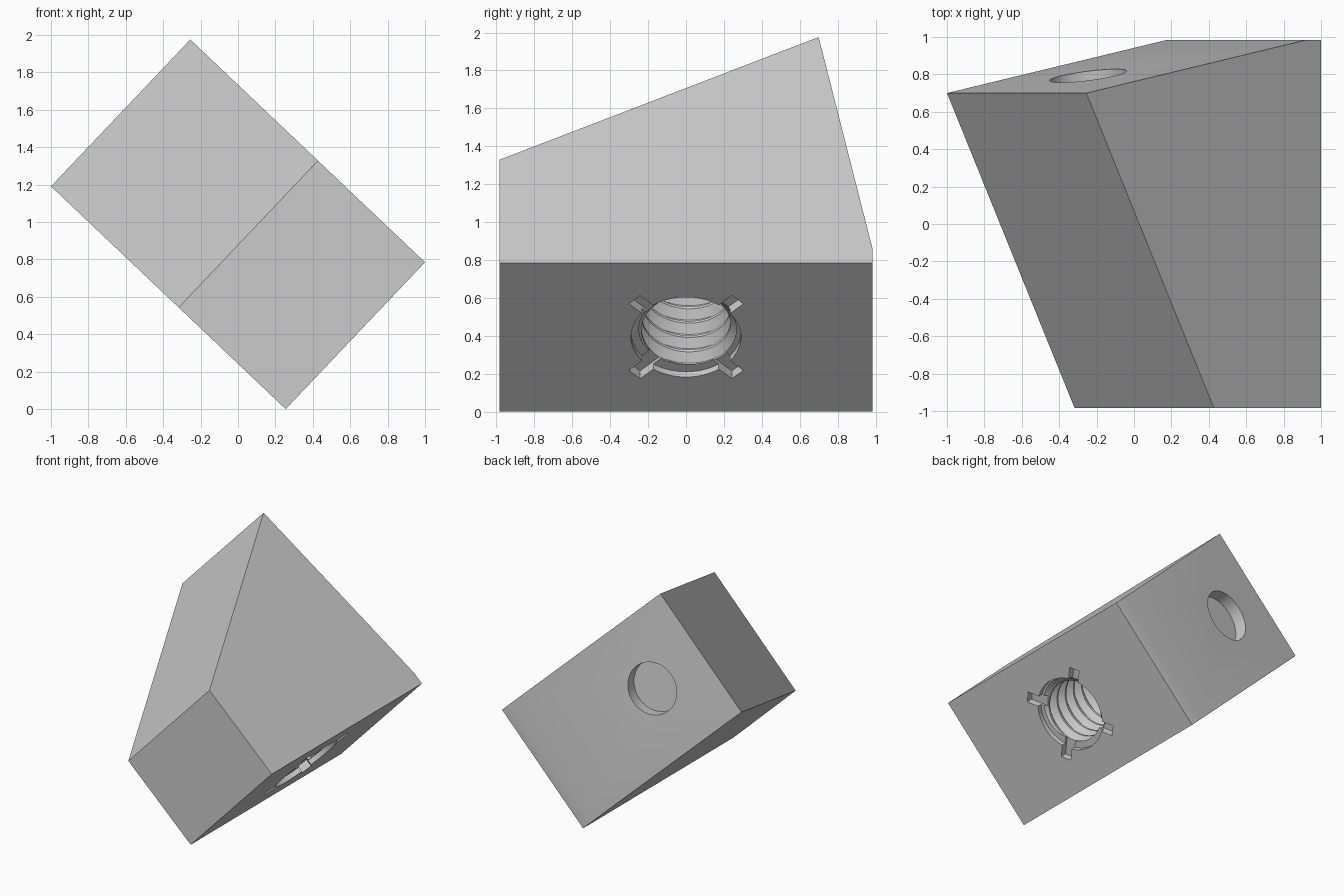
import bpy, bmesh, math
from mathutils import Matrix, Vector

cube = bpy.data.objects.get("Cube")
if cube:
    bpy.data.objects.remove(cube, do_unlink=True)

grey = bpy.data.materials.new("light_grey")
grey.use_nodes = True
grey.diffuse_color = (0.6, 0.6, 0.6, 1)
grey.node_tree.nodes["Principled BSDF"].inputs["Base Color"].default_value = (0.6, 0.6, 0.6, 1)


def make_object(name, bm):
    bmesh.ops.recalc_face_normals(bm, faces=bm.faces)
    mesh = bpy.data.meshes.new(name)
    bm.to_mesh(mesh)
    bm.free()
    mesh.materials.append(grey)
    obj = bpy.data.objects.new(name, mesh)
    bpy.context.collection.objects.link(obj)
    return obj


def cut(target, cutter):
    """Subtract the cutter from the target, then discard it."""
    cutter.hide_render = True
    bpy.context.view_layer.objects.active = target
    mod = target.modifiers.new("cut", 'BOOLEAN')
    mod.operation = 'DIFFERENCE'
    mod.solver = 'EXACT'
    mod.object = cutter
    bpy.ops.object.modifier_apply(modifier=mod.name)
    bpy.data.objects.remove(cutter, do_unlink=True)


def cylinder_cutter(name, centre, axis, radius, depth):
    """Cylinder reaching the given depth to both sides of its centre."""
    bm = bmesh.new()
    turn = Vector((0, 0, 1)).rotation_difference(Vector(axis)).to_matrix().to_4x4()
    bmesh.ops.create_cone(bm, cap_ends=True, segments=64, radius1=radius, radius2=radius,
                          depth=2 * depth, matrix=Matrix.Translation(centre) @ turn)
    return make_object(name, bm)


def box_cutter(name, size, matrix):
    bm = bmesh.new()
    bmesh.ops.create_cube(bm, size=1, matrix=matrix @ Matrix.Diagonal((*size, 1)))
    return make_object(name, bm)


def thread_cutter(name, minor, major, pitch, start, turns, steps=48):
    """Closed helical screw surface along z."""
    profile = ((0, minor), (0.15, minor), (0.5, major), (0.65, major))
    per = len(profile)
    rows = per * turns
    bm = bmesh.new()
    grid = []
    for j in range(steps):
        angle = 2 * math.pi * j / steps
        column = []
        for m in range(rows + per + 1):
            phase, radius = profile[m % per]
            z = start + pitch * (m // per + phase + j / steps)
            column.append(bm.verts.new((radius * math.cos(angle), radius * math.sin(angle), z)))
            if j > 0 and m == rows:
                break
        grid.append(column)
    for j in range(steps):
        for m in range(rows):
            if j < steps - 1:
                right = grid[j + 1][m:m + 2]
            else:
                right = grid[0][m + per:m + per + 2]
            bm.faces.new((grid[j][m], right[0], right[1], grid[j][m + 1]))
    # fan caps over both helical ends
    for first in (0, rows):
        loop = [grid[j][first] for j in range(steps)]
        loop += [grid[0][first + k] for k in range(per, 0, -1)]
        z = start + pitch * (first / per + 0.5)
        tip = bm.verts.new((0, 0, z))
        for a, b in zip(loop, loop[1:] + loop[:1]):
            bm.faces.new((a, b, tip))
    return make_object(name, bm)


# Wedge body: side profile (y, height above the base) extruded across its width
half_width = 0.541
side_profile = [(-0.985, 0), (0.985, 0), (0.985, 0.104), (0.70, 1.73), (-0.985, 0.789)]
bm = bmesh.new()
face = bm.faces.new([bm.verts.new((-half_width, y, w)) for y, w in side_profile])
extruded = bmesh.ops.extrude_face_region(bm, geom=[face])
moved = [g for g in extruded["geom"] if isinstance(g, bmesh.types.BMVert)]
bmesh.ops.translate(bm, verts=moved, vec=(2 * half_width, 0, 0))
body = make_object("wedge_block", bm)

# Threaded mounting hole in the base
cut(body, thread_cutter("thread_cutter", 0.235, 0.28, 0.11, -0.25, 9))
cut(body, cylinder_cutter("recess_cutter", (0, 0, 0), (0, 0, 1), 0.29, 0.04))

# Four key slots around the mounting hole
for k in range(4):
    spin = Matrix.Rotation(math.radians(45 + 90 * k), 4, 'Z')
    cut(body, box_cutter("slot_cutter", (0.16, 0.085, 0.12),
                         spin @ Matrix.Translation((0.305, 0, 0))))

# Shallow round pocket in the sloping back
cut(body, cylinder_cutter("pocket_cutter", (0, 0.793, 1.203), (0, 0.985, 0.172), 0.207, 0.1))

# Tilt the finished block so that it balances on one long edge
body.rotation_euler = (0, math.radians(-46.5), 0)
body.location = (0.6275, 0, 0.3925)
bpy.ops.object.select_all(action='DESELECT')
body.select_set(True)
bpy.context.view_layer.objects.active = body
bpy.ops.object.shade_smooth_by_angle(angle=math.radians(20))
